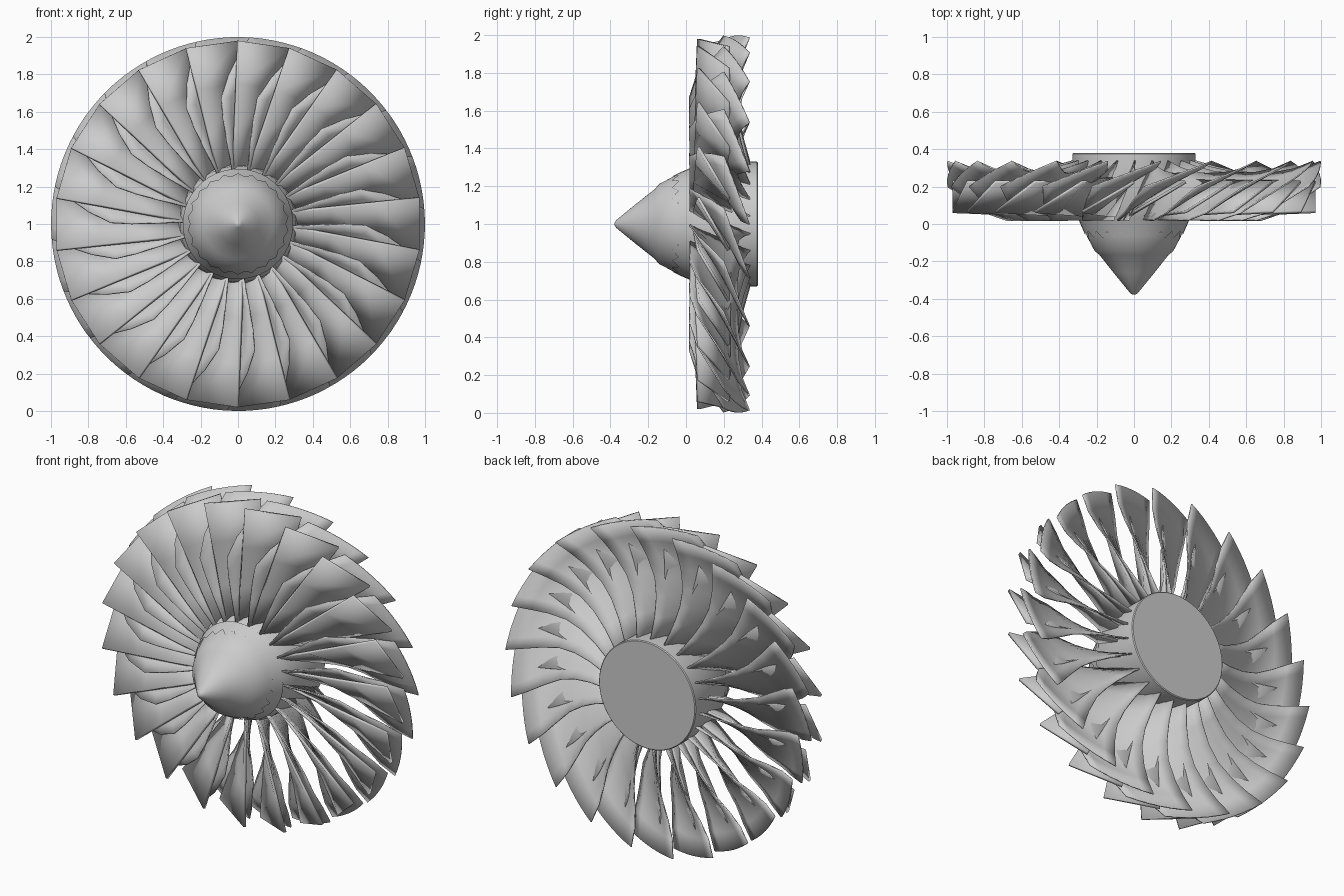
import bpy, bmesh, math

if "Cube" in bpy.data.objects:
    bpy.data.objects.remove(bpy.data.objects["Cube"])

N = 22  # blades per row


def polar(r, a, y):
    # a runs clockwise from the top, seen from the front
    return (r * math.sin(a), y, 1 + r * math.cos(a))


def finish(name, bm, angle=30):
    bmesh.ops.recalc_face_normals(bm, faces=bm.faces)
    me = bpy.data.meshes.new(name)
    bm.to_mesh(me)
    bm.free()
    ob = bpy.data.objects.new(name, me)
    bpy.context.collection.objects.link(ob)
    bpy.ops.object.select_all(action='DESELECT')
    ob.select_set(True)
    bpy.context.view_layer.objects.active = ob
    bpy.ops.object.shade_smooth_by_angle(angle=math.radians(angle))
    return ob


def lathe(name, profile, seg=66):
    bm = bmesh.new()
    rings = [[bm.verts.new(polar(r, 2 * math.pi * i / seg, y)) for i in range(seg)]
             for r, y in profile]
    for a, b in zip(rings, rings[1:]):
        for i in range(seg):
            j = (i + 1) % seg
            bm.faces.new((a[i], a[j], b[j], b[i]))
    bm.faces.new(rings[0])
    bm.faces.new(rings[-1])
    return finish(name, bm)


def blade_row(name, sections, chord, thick):
    # sections: radius, lead y, lead offset, trail y, trail offset (offsets are arc lengths)
    bm = bmesh.new()
    for k in range(N):
        turn = 2 * math.pi * k / N
        rows = []
        for r, yl, sl, yt, st in sections:
            row = []
            for c in range(chord + 1):
                t = c / chord
                row.append(bm.verts.new(polar(r, turn + (sl + (st - sl) * t) / r,
                                              yl + (yt - yl) * t)))
            rows.append(row)
        for a, b in zip(rows, rows[1:]):
            for c in range(chord):
                bm.faces.new((a[c], a[c + 1], b[c + 1], b[c]))
    ob = finish(name, bm)
    mod = ob.modifiers.new("thickness", 'SOLIDIFY')
    mod.thickness = thick
    mod.offset = 0
    return ob


# Nose cone and hub
lathe("spinner", [(0.006, -0.378), (0.02, -0.37), (0.11, -0.26), (0.185, -0.165),
                  (0.21, -0.145), (0.25, -0.07), (0.285, 0.02), (0.29, 0.06)])
lathe("hub", [(0.275, 0.0), (0.31, 0.06), (0.32, 0.2), (0.33, 0.25),
              (0.33, 0.375), (0.325, 0.38)])

# Serrated collar around the base of the spinner
bm = bmesh.new()
seg = 2 * N
front, back = [], []
for i in range(seg):
    a = 2 * math.pi * i / seg
    y = -0.075 if i % 2 else -0.04
    front.append(bm.verts.new(polar(0.256 + (y + 0.07) * 0.44, a, y)))
    back.append(bm.verts.new(polar(0.295, a, 0.02)))
for i in range(seg):
    j = (i + 1) % seg
    bm.faces.new((front[i], front[j], back[j], back[i]))
finish("spinner_collar", bm)

# Flat blades: straight edges and straight tips
blade_row("flat_blades", [
    (0.28, 0.04, -0.025, 0.25, 0.06),
    (0.50, 0.045, -0.017, 0.24, 0.12),
    (0.75, 0.055, -0.008, 0.23, 0.20),
    (0.98, 0.065, 0.0, 0.225, 0.28)], 1, 0.016)

# Curved blades: bulge ahead of the flat blades at mid span, swept back at the tip
blade_row("curved_blades", [
    (0.29, 0.02, -0.03, 0.35, 0.09),
    (0.45, 0.02, -0.06, 0.305, 0.13),
    (0.57, 0.02, -0.08, 0.28, 0.17),
    (0.68, 0.02, -0.09, 0.27, 0.22),
    (0.80, 0.06, -0.05, 0.275, 0.30),
    (0.90, 0.13, 0.0, 0.295, 0.37),
    (0.998, 0.20, 0.06, 0.335, 0.43)], 6, 0.008)
